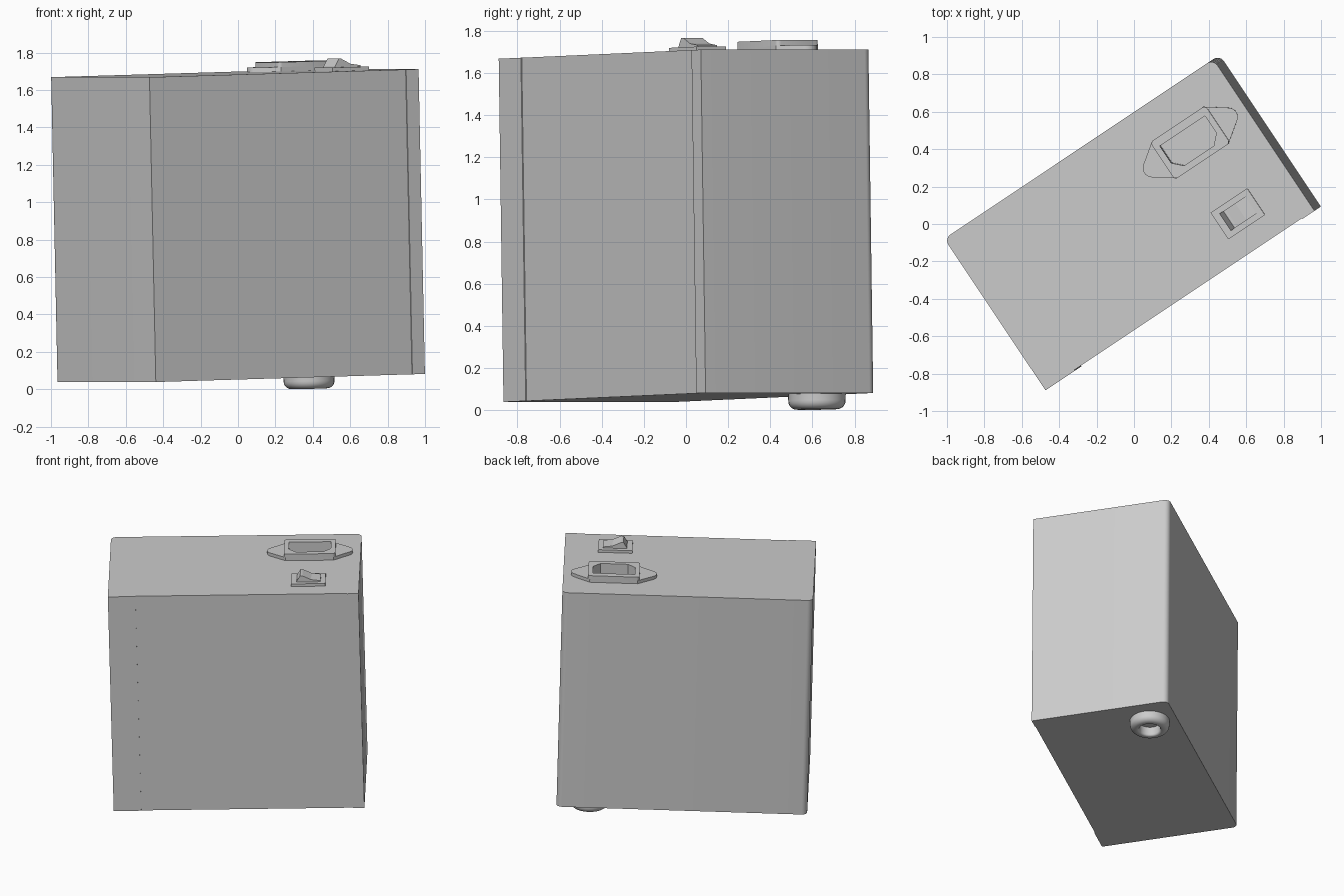
import bpy, bmesh, math
from mathutils import Matrix, Vector

if "Cube" in bpy.data.objects:
    bpy.data.objects.remove(bpy.data.objects["Cube"])

L, W, H = 1.73, 0.975, 1.63
# the whole unit is turned and tipped slightly
FRAME = (Matrix.Translation((-0.0075, 0.0075, 0.875))
         @ Matrix.Rotation(math.radians(33.7), 4, 'Z')
         @ Matrix.Rotation(-0.025, 4, 'Y'))


def add(name, bm, at=(0, 0, 0), rot=None, smooth=False):
    bmesh.ops.recalc_face_normals(bm, faces=bm.faces)
    me = bpy.data.meshes.new(name)
    bm.to_mesh(me)
    bm.free()
    ob = bpy.data.objects.new(name, me)
    bpy.context.collection.objects.link(ob)
    ob.matrix_world = FRAME @ Matrix.Translation(at) @ (rot or Matrix())
    if smooth:
        bpy.ops.object.select_all(action='DESELECT')
        ob.select_set(True)
        bpy.context.view_layer.objects.active = ob
        bpy.ops.object.shade_smooth_by_angle(angle=math.radians(35))
    return ob


def prism(points, z0, z1):
    bm = bmesh.new()
    f = bm.faces.new([bm.verts.new((x, y, z0)) for x, y in points])
    r = bmesh.ops.extrude_face_region(bm, geom=[f])
    bmesh.ops.translate(bm, vec=(0, 0, z1 - z0),
                        verts=[v for v in r['geom'] if isinstance(v, bmesh.types.BMVert)])
    return bm


def arc(cx, cy, r, a0, a1, n=8):
    return [(cx + r * math.cos(math.radians(a0 + (a1 - a0) * i / n)),
             cy + r * math.sin(math.radians(a0 + (a1 - a0) * i / n))) for i in range(n + 1)]


def rect(w, d, r=0.0):
    if not r:
        return [(-w/2, -d/2), (w/2, -d/2), (w/2, d/2), (-w/2, d/2)]
    pts = []
    for i, (sx, sy) in enumerate([(1, 1), (-1, 1), (-1, -1), (1, -1)]):
        pts += arc(sx * (w/2 - r), sy * (d/2 - r), r, 90 * i, 90 * i + 90, 4)
    return pts


def cut(ob, cutter):
    m = ob.modifiers.new('opening', 'BOOLEAN')
    m.operation, m.solver, m.object = 'DIFFERENCE', 'EXACT', cutter


# Case: rounded rear edges, front panel set in very slightly between two strips
x, y, r, step = L/2, W/2, 0.04, 0.005
case_outline = [(-x, -y), (-x + 0.19, -y), (-x + 0.19, -y + step),
                (x - 0.08, -y + step), (x - 0.08, -y), (x, -y)]
case_outline += arc(x - r, y - r, r, 0, 90) + arc(-x + r, y - r, r, 90, 180)
case = add('case', prism(case_outline, -H/2, H/2), smooth=True)

# Power inlet: eared flange, raised body and a deep keyed opening
inlet = (0.515, 0.185, H/2)
ears = [(-0.165, -0.12), (0.165, -0.12)] + arc(0.245, 0, 0.05, -55, 55)
ears += [(0.165, 0.12), (-0.165, 0.12)] + arc(-0.245, 0, 0.05, 125, 235)
flange = add('inlet_flange', prism(ears, -0.002, 0.024), inlet, smooth=True)
body = add('inlet_body', prism(rect(0.355, 0.24, 0.02), 0.0, 0.05), inlet, smooth=True)
key = [(-0.145, 0.075), (-0.145, -0.035), (-0.095, -0.085),
       (0.095, -0.085), (0.145, -0.035), (0.145, 0.075)]
cutter = add('inlet_cutter', prism(key, -0.17, 0.1), inlet)
cutter.hide_render = True
cutter.display_type = 'WIRE'
for part in (case, flange, body):
    cut(part, cutter)

# Rocker switch: base plate, and a side profile extruded across for the rocker
switch = (0.515, -0.273, H/2)
add('switch_base', prism(rect(0.235, 0.17), -0.002, 0.02), switch)
rocker = [(-0.08, 0.01), (-0.08, 0.025), (-0.055, 0.066), (-0.04, 0.066),
          (0.02, 0.037), (0.085, 0.028), (0.085, 0.01)]
add('switch_rocker', prism(rocker, -0.055, 0.055), switch,
    Matrix.Rotation(math.pi/2, 4, 'X'))

# Hollow rounded cable bushing underneath
bm = bmesh.new()
profile = ([(0.138, 0.01), (0.136, -0.03)] + arc(0.096, -0.033, 0.04, 0, -90, 6)
           + arc(0.088, -0.058, 0.015, -90, -180, 4) + [(0.073, -0.005), (0, -0.005)])
vs = [bm.verts.new((px, 0, pz)) for px, pz in profile]
es = [bm.edges.new(p) for p in zip(vs, vs[1:])]
bmesh.ops.spin(bm, geom=vs + es, cent=(0, 0, 0), axis=(0, 0, 1),
               angle=2 * math.pi, steps=32)
bmesh.ops.remove_doubles(bm, verts=bm.verts, dist=1e-4)
add('cable_bushing', bm, (0.642, 0.296, -H/2), smooth=True)
